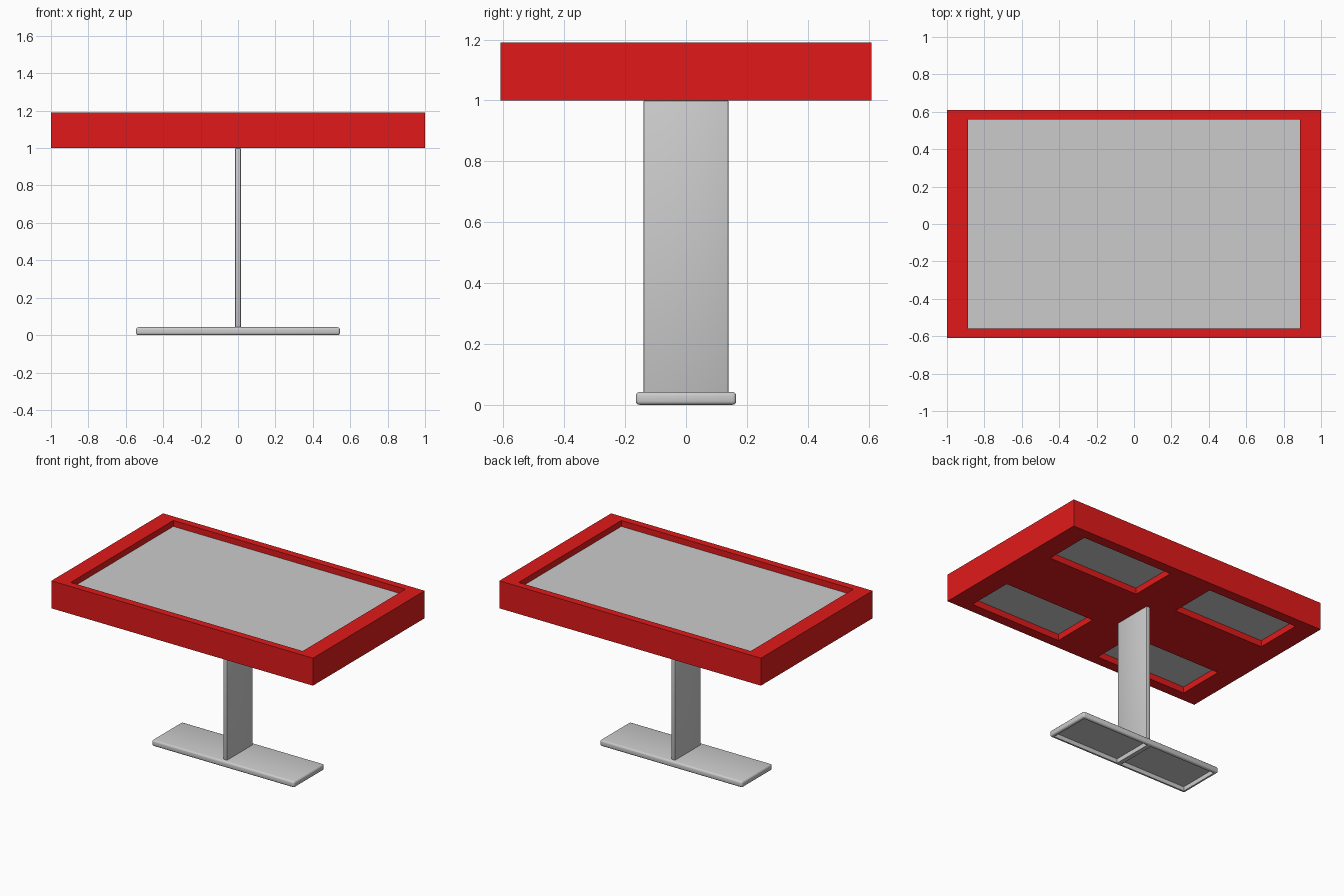
import bpy

if "Cube" in bpy.data.objects:
    bpy.data.objects.remove(bpy.data.objects["Cube"])

red = bpy.data.materials.new("red")
red.diffuse_color = (0.75, 0.01, 0.01, 1)
red.use_nodes = True
red.node_tree.nodes["Principled BSDF"].inputs["Base Color"].default_value = red.diffuse_color


def box(name, x, y, z, mat=None):
    """Box from (min, max) ranges on each axis."""
    bpy.ops.mesh.primitive_cube_add(size=1)
    o = bpy.context.object
    o.name = name
    for v in o.data.vertices:
        v.co = [(r[0] + r[1]) / 2 + c * (r[1] - r[0]) for r, c in zip((x, y, z), v.co)]
    if mat:
        o.data.materials.append(mat)
    return o


def apply(o, mod):
    bpy.context.view_layer.objects.active = o
    bpy.ops.object.modifier_apply(modifier=mod.name)


def bevel(o, width, segments):
    m = o.modifiers.new("bevel", "BEVEL")
    m.width, m.segments = width, segments
    apply(o, m)


def pocket(o, x, y, z):
    """Cut a rectangular recess out of a part."""
    cutter = box("cutter", x, y, z)
    m = o.modifiers.new("pocket", "BOOLEAN")
    m.operation, m.solver, m.object = "DIFFERENCE", "EXACT", cutter
    apply(o, m)
    bpy.data.objects.remove(cutter)


# red table top with a shallow tray on its upper side
top = box("table_top", (-1, 1), (-0.61, 0.61), (1.0, 1.19), red)
pocket(top, (-0.887, 0.887), (-0.56, 0.56), (1.147, 1.3))
box("tray_floor", (-0.887, 0.887), (-0.56, 0.56), (1.12, 1.149))

# four recesses in the underside, each with a grey panel
for sx in (-1, 1):
    for sy in (-1, 1):
        x = sorted((sx * 0.16, sx * 0.855))
        y = sorted((sy * 0.21, sy * 0.54))
        pocket(top, x, y, (0.9, 1.045))
        box("underside_panel", x, y, (1.043, 1.07))

# thin upright
stem = box("stem", (-0.015, 0.015), (-0.14, 0.14), (0.012, 1.0))
bevel(stem, 0.005, 2)

# foot plate with rounded edges, hollow below on both sides of a centre rib
base = box("base", (-0.545, 0.545), (-0.165, 0.165), (0, 0.042))
bevel(base, 0.012, 3)
for sx in (-1, 1):
    pocket(base, sorted((sx * 0.015, sx * 0.525)), (-0.145, 0.145), (-0.1, 0.03))

for o in (stem, base):
    bpy.ops.object.select_all(action="DESELECT")
    o.select_set(True)
    bpy.context.view_layer.objects.active = o
    bpy.ops.object.shade_smooth_by_angle(angle=0.6)
